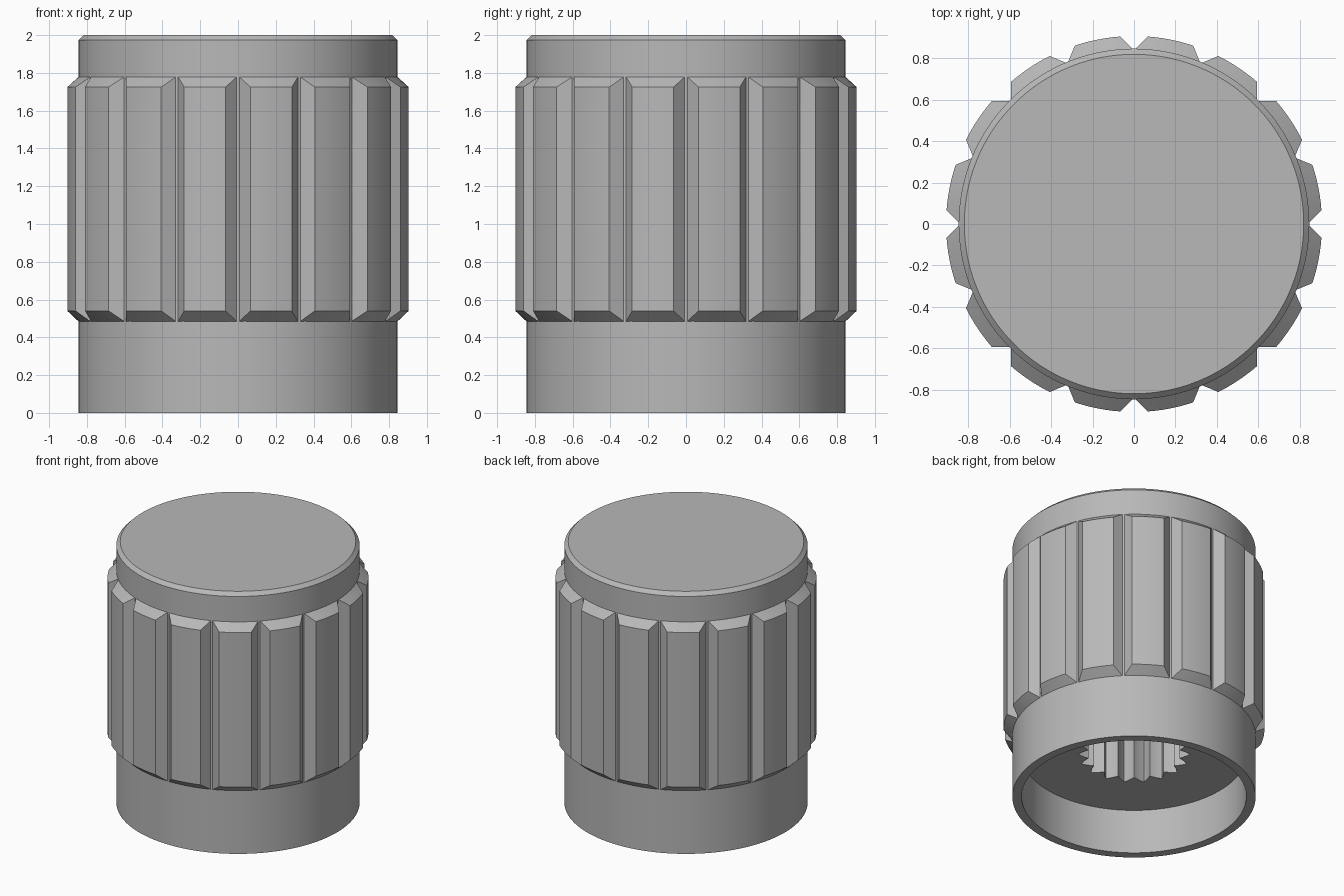
import bpy, bmesh
from math import sin, cos, pi, radians

if "Cube" in bpy.data.objects:
    bpy.data.objects.remove(bpy.data.objects["Cube"], do_unlink=True)

GREY = (0.48, 0.48, 0.48, 1.0)
mat = bpy.data.materials.new("plain grey")
mat.use_nodes = True
mat.diffuse_color = GREY
mat.node_tree.nodes["Principled BSDF"].inputs["Base Color"].default_value = GREY

SEGMENTS = 144
TEETH = 18
RIBS = 16
BODY_R, GRIP_R = 0.845, 0.906


def finish(bm, name, angle=25):
    bmesh.ops.recalc_face_normals(bm, faces=bm.faces)
    mesh = bpy.data.meshes.new(name)
    bm.to_mesh(mesh)
    bm.free()
    mesh.materials.append(mat)
    obj = bpy.data.objects.new(name, mesh)
    bpy.context.collection.objects.link(obj)
    bpy.ops.object.select_all(action='DESELECT')
    obj.select_set(True)
    bpy.context.view_layer.objects.active = obj
    bpy.ops.object.shade_smooth_by_angle(angle=radians(angle))
    return obj


def bridge(bm, a, b, closed=True):
    n = len(a)
    for i in range(n if closed else n - 1):
        j = (i + 1) % n
        bm.faces.new((a[i], a[j], b[j], b[i]))


def spline(i):
    """Radius of the toothed shaft socket, a triangle wave around the circle."""
    step = SEGMENTS // TEETH
    return 0.32 + 0.07 * abs((i % step) / (step / 2) - 1)


# Hollow body: closed top, chamfer, outer wall, rim, recess and toothed socket
bm = bmesh.new()
profile = [(0.818, 2.0), (BODY_R, 1.973), (BODY_R, 0.0), (0.78, 0.0),
           (0.78, 0.34), (spline, 0.34), (spline, 1.6)]
rings = []
for r, z in profile:
    ring = []
    for i in range(SEGMENTS):
        a = 2 * pi * i / SEGMENTS
        rad = r(i) if callable(r) else r
        ring.append(bm.verts.new((rad * cos(a), rad * sin(a), z)))
    rings.append(ring)
for lower, upper in zip(rings, rings[1:]):
    bridge(bm, lower, upper)
bm.faces.new(rings[0])
bm.faces.new(rings[-1])
finish(bm, "knob_body")

# Grip ribs: curved pads with bevelled ends and sides, V grooves between them
bm = bmesh.new()
STEPS = 6
for k in range(RIBS):
    mid = 2 * pi * (k + 0.5) / RIBS

    def arc(r, half, z):
        angles = [mid + radians(half) * (2 * i / STEPS - 1) for i in range(STEPS + 1)]
        return [bm.verts.new((r * cos(a), r * sin(a), z)) for a in angles]

    rows = [arc(0.843, 10.9, 0.483), arc(GRIP_R, 7.1, 0.54),
            arc(GRIP_R, 7.1, 1.725), arc(0.843, 10.9, 1.78)]
    for lower, upper in zip(rows, rows[1:]):
        bridge(bm, lower, upper, closed=False)
    bridge(bm, rows[-1], rows[0], closed=False)
    for end in (0, -1):
        bm.faces.new([row[end] for row in rows])
finish(bm, "grip_ribs")
